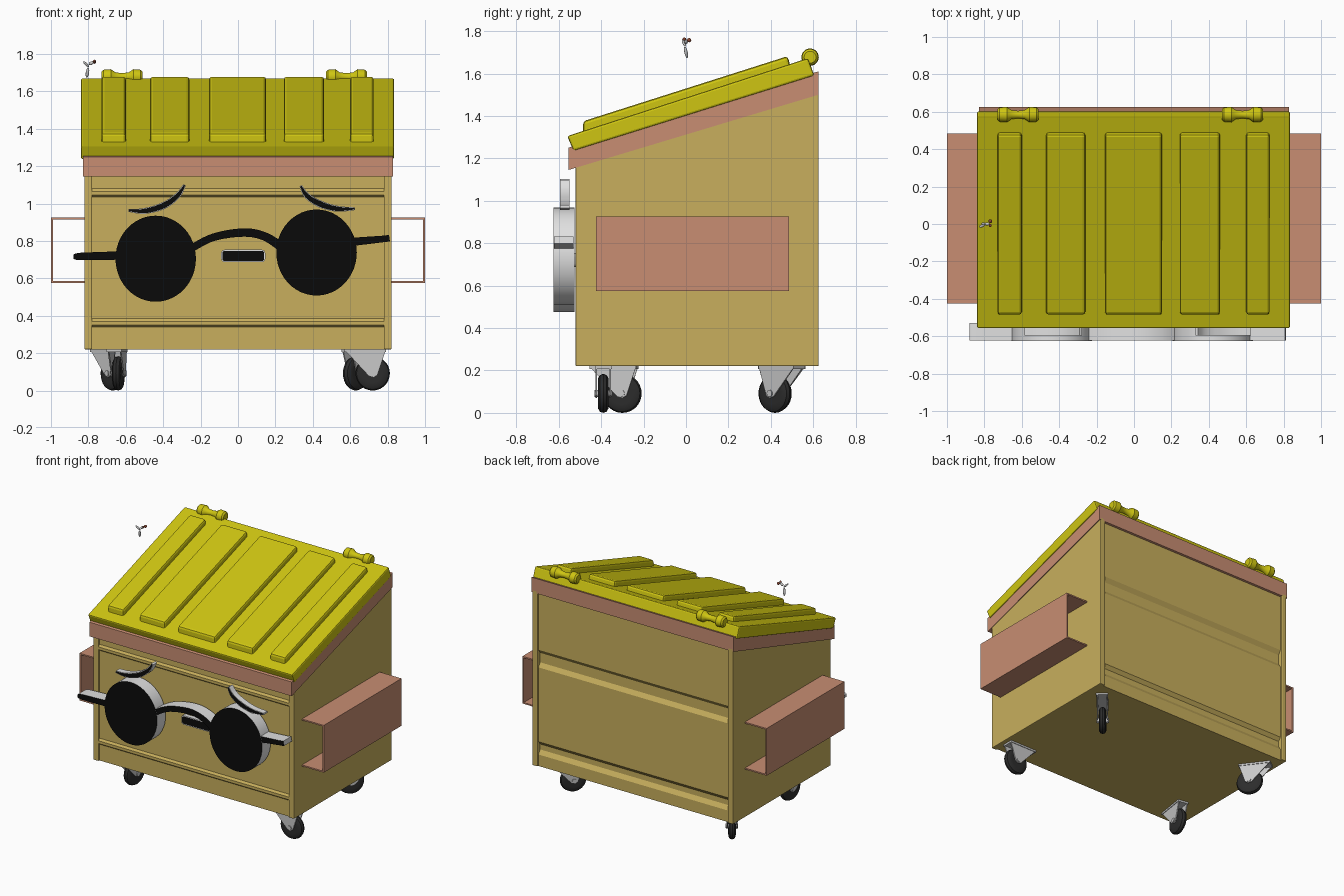
import bpy, bmesh, math
from mathutils import Matrix, Vector

cube = bpy.data.objects.get("Cube")
if cube:
    bpy.data.objects.remove(cube, do_unlink=True)


def material(name, r, g, b):
    m = bpy.data.materials.new(name)
    m.use_nodes = True
    m.diffuse_color = (r, g, b, 1)
    m.node_tree.nodes["Principled BSDF"].inputs["Base Color"].default_value = (r, g, b, 1)
    return m


TAN = material("tan_paint", .58, .43, .11)
SALMON = material("salmon_paint", .58, .27, .17)
YELLOW = material("yellow_plastic", .62, .56, .006)
WHITE = material("white_edge", .75, .75, .75)
BLACK = material("black_face", .003, .003, .003)
RUBBER = material("dark_rubber", .025, .025, .025)
METAL = material("pale_metal", .58, .58, .58)
BROWN = material("insect_brown", .25, .06, .03)


def finish(name, bm, mats, smooth=False, bevel=0):
    bmesh.ops.recalc_face_normals(bm, faces=bm.faces)
    me = bpy.data.meshes.new(name)
    bm.to_mesh(me)
    bm.free()
    for m in mats:
        me.materials.append(m)
    ob = bpy.data.objects.new(name, me)
    bpy.context.collection.objects.link(ob)
    if bevel:
        mod = ob.modifiers.new("Bevel", 'BEVEL')
        mod.width = bevel
        mod.segments = 2
    if smooth:
        bpy.ops.object.select_all(action='DESELECT')
        ob.select_set(True)
        bpy.context.view_layer.objects.active = ob
        bpy.ops.object.shade_smooth_by_angle(angle=math.radians(35))
    return ob


def extrude(name, pts, axis, a, b, mat, smooth=False, bevel=0, front=None, inset=0):
    """Extrude a (y,z) outline along x, or an (x,z) outline along y."""
    bm = bmesh.new()
    place = (lambda p, t: (t, p[0], p[1])) if axis == 'x' else (lambda p, t: (p[0], t, p[1]))
    ends = [[bm.verts.new(place(p, t)) for p in pts] for t in (a, b)]
    first = bm.faces.new(ends[0])
    bm.faces.new(ends[1])
    n = len(pts)
    for i in range(n):
        j = (i + 1) % n
        bm.faces.new((ends[0][i], ends[0][j], ends[1][j], ends[1][i]))
    if front:
        bmesh.ops.recalc_face_normals(bm, faces=bm.faces)
        if inset:
            bmesh.ops.inset_region(bm, faces=[first], thickness=inset)
        first.material_index = 1
    return finish(name, bm, [mat] + ([front] if front else []), smooth, bevel)


def lathe(name, profile, mat, loc=(0, 0, 0), sides=28):
    """Revolve (x, radius) pairs about the x axis."""
    bm = bmesh.new()
    rings = [[bm.verts.new((x, r * math.cos(k * math.tau / sides), r * math.sin(k * math.tau / sides)))
              for k in range(sides)] for x, r in profile]
    for p, q in zip(rings, rings[1:]):
        for k in range(sides):
            m = (k + 1) % sides
            bm.faces.new((p[k], p[m], q[m], q[k]))
    bm.faces.new(rings[0])
    bm.faces.new(rings[-1])
    ob = finish(name, bm, [mat], True)
    ob.location = loc
    return ob


def box(x0, x1, z0, z1):
    return [(x0, z0), (x1, z0), (x1, z1), (x0, z1)]


def ribbon(path, widths, steps=6):
    """Outline of a smooth strip of varying width."""
    mids, ws = [], []
    n = len(path)
    for i in range(n - 1):
        p = [Vector(path[max(0, min(n - 1, i + k))]) for k in (-1, 0, 1, 2)]
        for s in range(steps + (i == n - 2)):
            t = s / steps
            mids.append(.5 * (2 * p[1] + (p[2] - p[0]) * t + (2 * p[0] - 5 * p[1] + 4 * p[2] - p[3]) * t * t
                              + (3 * p[1] - p[0] - 3 * p[2] + p[3]) * t ** 3))
            ws.append(widths[i] * (1 - t) + widths[i + 1] * t)
    upper, lower = [], []
    for i, c in enumerate(mids):
        d = (mids[min(i + 1, len(mids) - 1)] - mids[max(i - 1, 0)]).normalized()
        side = Vector((-d.y, d.x)) * ws[i] / 2
        upper.append(c + side)
        lower.append(c - side)
    return upper + lower[::-1]


# Bin body: ribbed front and grooved back between two end walls
panel = [(-.505, .22), (-.505, .34), (-.517, .35), (-.517, .37), (-.505, .385),
         (-.505, 1.035), (-.517, 1.045), (-.517, 1.065), (-.505, 1.08), (-.505, 1.165),
         (.612, 1.5), (.612, 1.08), (.592, 1.05), (.592, .98), (.612, .95),
         (.612, .40), (.592, .375), (.592, .335), (.612, .305), (.612, .22)]
extrude("body_panel", panel, 'x', -.785, .785, TAN)
wall = [(-.52, .22), (.625, .22), (.625, 1.52), (-.52, 1.17)]
for s, side in ((1, "left"), (-1, "right")):
    extrude(side + "_wall", wall, 'x', s * .78, s * .822, TAN, bevel=.005)
    # Open channel for lifting forks
    channel = [(.81, .575), (1, .575), (1, .925), (.81, .925),
               (.81, .915), (.99, .915), (.99, .585), (.81, .585)]
    extrude(side + "_fork_pocket", [(s * x, z) for x, z in channel], 'y', -.425, .485, SALMON)

# Rim and lid
extrude("rim", [(-.555, 1.145), (-.555, 1.25), (.625, 1.61), (.625, 1.5)], 'x', -.828, .828, SALMON)
extrude("lid", [(-.53, 1.235), (-.56, 1.305), (.575, 1.672), (.605, 1.59)], 'x', -.84, .835,
        YELLOW, bevel=.01)
for i, (a, b) in enumerate(((-.73, -.6), (-.47, -.26), (-.155, .15), (.245, .46), (.6, .725))):
    extrude(f"lid_rib_{i + 1}", [(-.485, 1.3), (-.485, 1.375), (.48, 1.682), (.495, 1.62)],
            'x', a, b, YELLOW, bevel=.015)
for side, x in (("left", .58), ("right", -.62)):
    lathe(side + "_hinge", [(-.11, .028), (-.1, .038), (-.06, .041), (-.035, .024), (0, .02),
                            (.035, .024), (.06, .041), (.1, .038), (.11, .028)],
          YELLOW, (x, .585, 1.677))

# Sunglasses
for side, cx, cz in (("right", -.44, .705), ("left", .42, .738)):
    lens = [(cx + .215 * math.cos(k * math.tau / 48), cz + .23 * math.sin(k * math.tau / 48))
            for k in range(48)]
    extrude(side + "_lens", lens, 'y', -.625, -.525, WHITE, True, front=BLACK)
strips = {
    "bridge": ([(-.25, .76), (-.13, .82), (.03, .845), (.14, .825), (.23, .77)], [.04, .04, .045, .045, .05]),
    "right_arm": ([(-.88, .715), (-.84, .717), (-.64, .722)], [.02, .04, .045]),
    "left_arm": ([(.61, .795), (.77, .81), (.81, .815)], [.045, .035, .035]),
}
for name, (path, widths) in strips.items():
    extrude("glasses_" + name, ribbon(path, widths), 'y', -.622, -.53, WHITE, True, front=BLACK)

# Eyebrows and mouth
brows = {
    "right": [(-.585, .963), (-.5, .96), (-.4, .988), (-.325, 1.04), (-.285, 1.1)],
    "left": [(.335, 1.095), (.37, 1.04), (.44, .997), (.53, .972), (.625, .972)],
}
for side, path in brows.items():
    extrude(side + "_eyebrow", ribbon(path, [.014, .032, .038, .032, .014]), 'y', -.595, -.55,
            WHITE, True, front=BLACK, inset=.004)
mouth = [(.028 + sx * .1 + .018 * math.cos(t), .72 + sz * .015 + .018 * math.sin(t))
         for q, (sx, sz) in enumerate(((1, 1), (-1, 1), (-1, -1), (1, -1)))
         for t in [(q + k / 4) * math.pi / 2 for k in range(5)]]
extrude("mouth", mouth, 'y', -.535, -.5, WHITE, True, front=BLACK, inset=.006)

# Swivel casters, each trailing its own way
casters = {
    "front_left": (.72, -.39, 1, 0), "front_right": (-.64, -.3, .15, 1),
    "back_left": (.63, .42, -.66, -.75), "back_right": (-.67, .42, .6, -.8),
}
fork = [(-.15, .125), (.07, .125), (.025, -.01), (.005, -.022), (-.02, -.015)]
for name, (x, y, dx, dy) in casters.items():
    parts = [
        lathe(name + "_wheel", [(-.024, .05), (-.024, .072), (-.016, .086), (0, .092),
                                (.016, .086), (.024, .072), (.024, .05)], RUBBER),
        lathe(name + "_axle", [(-.042, .016), (.042, .016)], METAL, sides=16),
        extrude(name + "_top_plate", box(-.15, .07, .115, .13), 'x', -.04, .04, METAL),
    ]
    for s in (-1, 1):
        parts.append(extrude(name + "_fork", fork, 'x', s * .029, s * .036, METAL))
    turn = Matrix.Translation((x, y, .092)) @ Matrix.Rotation(math.atan2(dy, dx) - math.pi / 2, 4, 'Z')
    for ob in parts:
        ob.matrix_world = turn


# Small fly hovering over the lid
def blob(name, loc, size, tilt, mat):
    bm = bmesh.new()
    bmesh.ops.create_uvsphere(bm, u_segments=12, v_segments=8, radius=1)
    ob = finish(name, bm, [mat], True)
    ob.matrix_world = (Matrix.Translation(loc) @ Matrix.Rotation(tilt[0], 4, 'Y')
                       @ Matrix.Rotation(tilt[1], 4, 'X') @ Matrix.Diagonal((*size, 1)))


blob("fly_lower_wing", (-.805, 0, 1.7), (.009, .008, .028), (.15, .2), METAL)
blob("fly_upper_wing", (-.812, -.01, 1.745), (.007, .008, .022), (-.8, .3), METAL)
blob("fly_body", (-.785, 0, 1.75), (.014, .009, .009), (-.5, 0), METAL)
blob("fly_head", (-.768, .015, 1.757), (.01, .01, .01), (0, 0), BROWN)
blob("fly_eye", (-.768, -.008, 1.762), (.007, .009, .007), (0, 0), BROWN)
